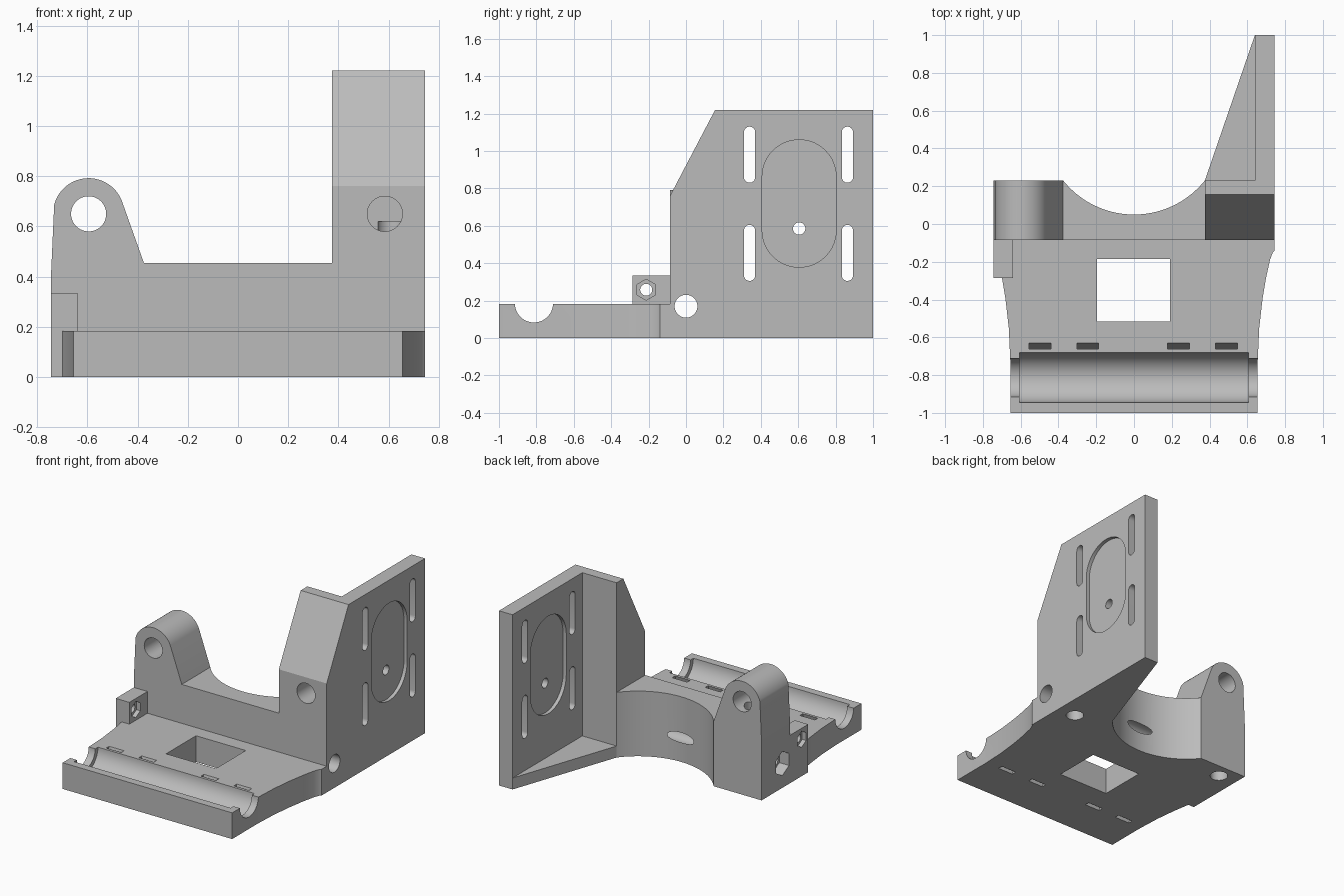
import bpy, bmesh, math

cube = bpy.data.objects.get("Cube")
if cube:
    bpy.data.objects.remove(cube, do_unlink=True)

grey = bpy.data.materials.new("plain grey")
grey.use_nodes = True
grey.diffuse_color = (0.5, 0.5, 0.5, 1)
grey.node_tree.nodes["Principled BSDF"].inputs["Base Color"].default_value = (0.5, 0.5, 0.5, 1)


def arc(cu, cv, r, start=0, end=360, n=48):
    """Points on an arc; a full turn leaves out the repeated last point."""
    steps = n if end - start == 360 else n - 1
    angles = [math.radians(start + (end - start) * i / steps) for i in range(n)]
    return [(cu + r * math.cos(a), cv + r * math.sin(a)) for a in angles]


def rect(u0, u1, v0, v1):
    return [(u0, v0), (u1, v0), (u1, v1), (u0, v1)]


def oval(u, v0, v1, r, n=20):
    """Upright rounded slot between v0 and v1."""
    return arc(u, v1 - r, r, 0, 180, n) + arc(u, v0 + r, r, 180, 359.99, n)


def prism(name, profile, axis, lo, hi):
    """Extrude a profile along an axis; the profile uses the other two axes in order."""
    place = {"x": lambda u, v, w: (w, u, v),
             "y": lambda u, v, w: (u, w, v),
             "z": lambda u, v, w: (u, v, w)}[axis]
    bm = bmesh.new()
    low = [bm.verts.new(place(u, v, lo)) for u, v in profile]
    high = [bm.verts.new(place(u, v, hi)) for u, v in profile]
    bm.faces.new(low)
    bm.faces.new(high)
    for i in range(len(low)):
        j = (i + 1) % len(low)
        bm.faces.new((low[i], low[j], high[j], high[i]))
    bmesh.ops.recalc_face_normals(bm, faces=bm.faces)
    mesh = bpy.data.meshes.new(name)
    bm.to_mesh(mesh)
    bm.free()
    mesh.materials.append(grey)
    obj = bpy.data.objects.new(name, mesh)
    bpy.context.collection.objects.link(obj)
    return obj


def activate(obj):
    bpy.ops.object.select_all(action="DESELECT")
    obj.select_set(True)
    bpy.context.view_layer.objects.active = obj


def cut(obj, profile, axis, lo, hi):
    """Cut a prism out of a part."""
    cutter = prism("cutter", profile, axis, lo, hi)
    cutter.hide_render = True
    activate(obj)
    mod = obj.modifiers.new("cut", "BOOLEAN")
    mod.operation = "DIFFERENCE"
    mod.solver = "EXACT"
    mod.object = cutter
    bpy.ops.object.modifier_apply(modifier=mod.name)
    bpy.data.objects.remove(cutter, do_unlink=True)


half, front, back, height = 0.745, -0.085, 0.23, 1.22
panel_in = 0.64

# Base plate with flared sides
flare = [(0.655, -1), (0.655, -0.72), (0.663, -0.55), (0.68, -0.4), (0.7, -0.28),
         (0.72, -0.19), (0.735, -0.15), (half, -0.14), (half, front)]
outline = flare + [(-x, y) for x, y in reversed(flare)]
base = prism("base_plate", outline, "z", 0, 0.183)

# Rod cradle: wide groove with narrower ends
rod_y, rod_z = -0.813, 0.185
cut(base, arc(rod_y, rod_z, 0.132), "x", -0.605, 0.605)
cut(base, arc(rod_y, rod_z, 0.102), "x", -0.8, 0.8)

# Slanted tie slots and the window
for x in (-0.497, -0.245, 0.235, 0.49):
    cut(base, [(-0.66, 0.19), (-0.628, 0.19), (-0.684, -0.01), (-0.716, -0.01)],
        "x", x - 0.058, x + 0.058)
cut(base, rect(-0.195, 0.19, -0.515, -0.185), "z", -0.1, 0.3)

# Upright wall: lug on one side, tall post on the other
lug_x, pin_z = -0.595, 0.65
front_profile = ([(-half, 0), (half, 0), (half, height), (0.375, height),
                  (0.375, 0.455), (-0.375, 0.455)]
                 + arc(lug_x, pin_z, 0.142, 22, 165, 32) + [(-half, 0.4)])
wall = prism("upright_wall", front_profile, "y", front, back)
cut(wall, arc(0, 0.53, 0.48, n=128), "z", -0.1, height + 0.1)
cut(wall, [(front - 0.053, 0.66), (0.182, 1.27), (-0.2, 1.27)], "x", 0.3, 0.8)

# Pin holes, cross bore with nut pocket, and vertical bores
cut(wall, arc(lug_x, pin_z, 0.07), "y", -0.2, 0.4)
cut(wall, arc(-lug_x - 0.01, pin_z, 0.07), "y", -0.2, 0.15)
cut(wall, arc(0, 0.17, 0.061), "x", -0.9, 0.9)
cut(wall, arc(0, 0.17, 0.084, 90, 450, 6), "x", -0.9, -0.67)
for x in (-0.61, 0.61):
    cut(wall, arc(x, 0.13, 0.057), "z", -0.1, 0.62)

# Small nut block
block = prism("nut_block", rect(-0.285, front, 0, 0.335), "x", -half, -panel_in)
cut(block, arc(-0.213, 0.258, 0.032, n=24), "x", -0.9, -0.5)
for lo, hi in ((-0.9, -0.715), (-0.67, -0.5)):
    cut(block, arc(-0.213, 0.258, 0.056, 90, 450, 6), "x", lo, hi)

# Side panel with recesses, shaft hole and mounting slots
panel = prism("side_panel", rect(back, 1, 0, height), "x", panel_in, half)
for lo, hi in ((0.5, panel_in + 0.025), (half - 0.025, 0.9)):
    cut(panel, oval(0.605, 0.378, 1.06, 0.198), "x", lo, hi)
cut(panel, arc(0.605, 0.585, 0.033), "x", 0.5, 0.9)
for y in (0.34, 0.863):
    for z in (0.305, 0.83):
        cut(panel, oval(y, z, z + 0.3, 0.03, 12), "x", 0.5, 0.9)

# Triangular floor bracing the panel
brace = prism("floor_brace", [(0.375, back), (panel_in, back), (panel_in, 1)], "z", 0, 0.08)

# Smooth the curved faces, keep edges sharp
for part in (base, wall, block, panel, brace):
    activate(part)
    bpy.ops.object.shade_smooth_by_angle(angle=math.radians(25))
